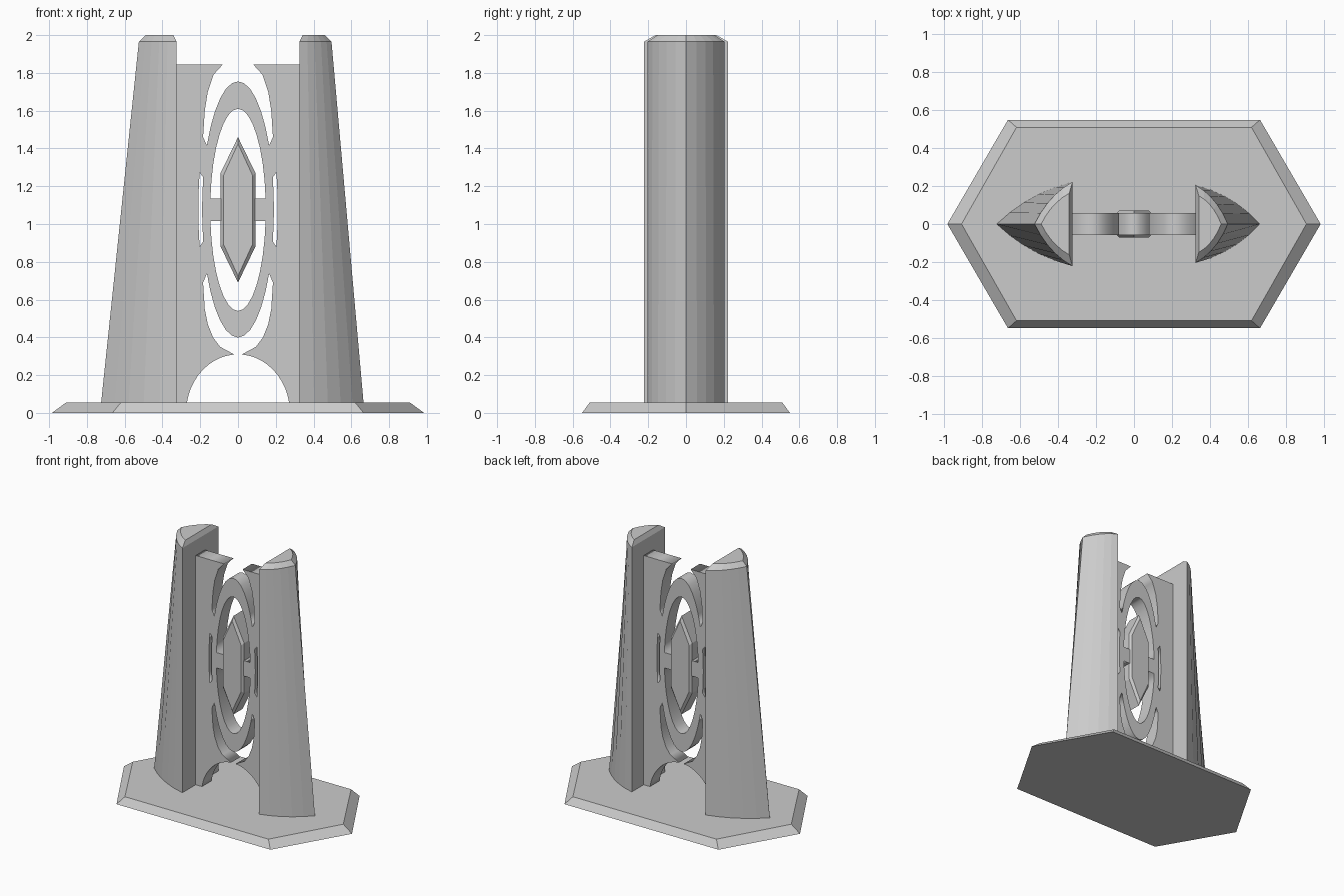
import bpy, bmesh
from math import sin, cos, radians, asin, degrees

if "Cube" in bpy.data.objects:
    bpy.data.objects.remove(bpy.data.objects["Cube"])


def loft(name, loops):
    """Skin a stack of equal-length 3D loops and cap both ends."""
    bm = bmesh.new()
    rings = [[bm.verts.new(p) for p in loop] for loop in loops]
    n = len(rings[0])
    for a, b in zip(rings, rings[1:]):
        for i in range(n):
            j = (i + 1) % n
            bm.faces.new((a[i], a[j], b[j], b[i]))
    bm.faces.new(rings[0])
    bm.faces.new(rings[-1])
    bmesh.ops.recalc_face_normals(bm, faces=bm.faces)
    me = bpy.data.meshes.new(name)
    bm.to_mesh(me)
    bm.free()
    ob = bpy.data.objects.new(name, me)
    bpy.context.collection.objects.link(ob)
    return ob


def arc(rx, rz, a0, a1, n, cz=1.077):
    """Points (x, z) along an ellipse, angles in degrees."""
    angles = [radians(a0 + (a1 - a0) * i / n) for i in range(n + 1)]
    return [(rx * cos(a), cz + rz * sin(a)) for a in angles]


# Bevelled hexagonal base
def hexagon(tip, x, y, z):
    return [(tip, 0, z), (x, y, z), (-x, y, z), (-tip, 0, z), (-x, -y, z), (x, -y, z)]


loft("base", [hexagon(0.985, 0.665, 0.55, 0), hexagon(0.91, 0.62, 0.51, 0.055)])


# Tapering pillars with a flat inner face and a curved, pointed outer side
def section(side, inner, tip, y, z, bulge, n=5):
    half = []
    for i in range(n + 1):
        t = i / n
        b = bulge * 4 * t * (1 - t)
        half.append((inner + (tip - inner) * t + b * 0.5, y * (1 - t) + b * 0.87))
    pts = half + [(px, -py) for px, py in reversed(half[:-1])]
    return [(side * px, py, z) for px, py in pts]


for name, side, foot, head, y in (("left_pillar", -1, 0.725, 0.525, 0.222),
                                  ("right_pillar", 1, 0.665, 0.495, 0.205)):
    loft(name, [section(side, 0.325, foot, y, 0.05, 0.03),
                section(side, 0.325, head, y, 1.965, 0.025),
                section(side, 0.342, head - 0.035, y * 0.73, 2.0, 0.018)])

# Pierced panel: outline of the right half, mirrored to the left
RX, RZ = 0.19, 0.678
right = arc(RX, RZ, -90, -30, 6)
right += [(0.185, 0.69), (0.176, 0.55), (0.16, 0.47), (0.132, 0.40), (0.095, 0.35)]
right += arc(0.275, 0.31, 86, 10, 10, cz=0)
right += [(0.33, 0.05), (0.33, 1.845), (0.08, 1.845)]
right += [(0.13, 1.79), (0.16, 1.70), (0.176, 1.60), (0.185, 1.46)]
right += arc(RX, RZ, 30, 90, 6)
outline = right + [(-x, z) for x, z in reversed(right[1:-1])]

# Panel openings: narrow side slots and the two halves of the ring's hole
slot = arc(0.21, 0.785, -14.5, 14.5, 4) + arc(RX, RZ, 14.5, -14.5, 4)
a = degrees(asin(0.06 / 0.535))
opening = arc(0.147, 0.535, a, 180 - a, 16, cz=1.075)
loops = [outline, slot, [(-x, z) for x, z in slot],
         opening, [(x, 2.15 - z) for x, z in opening]]

cu = bpy.data.curves.new("pierced_panel", "CURVE")
cu.dimensions = "2D"
cu.fill_mode = "BOTH"
cu.extrude = 0.058
for loop in loops:
    sp = cu.splines.new("POLY")
    sp.points.add(len(loop) - 1)
    for p, (x, z) in zip(sp.points, loop):
        p.co = (x, z, 0, 1)
    sp.use_cyclic_u = True
panel = bpy.data.objects.new("pierced_panel", cu)
panel.rotation_euler = (radians(90), 0, 0)
bpy.context.collection.objects.link(panel)
bpy.context.view_layer.objects.active = panel
panel.select_set(True)
bpy.ops.object.convert(target="MESH")


# Faceted crystal held in the middle of the ring
def crystal_loop(w, shoulder, tip, y):
    return [(x, y, 1.075 + z) for x, z in ((0, tip), (w, shoulder), (w, -shoulder),
                                           (0, -tip), (-w, -shoulder), (-w, shoulder))]


outer, face = (0.092, 0.195, 0.385), (0.078, 0.18, 0.35)
loft("crystal", [crystal_loop(*face, -0.072), crystal_loop(*outer, -0.055),
                 crystal_loop(*outer, 0.055), crystal_loop(*face, 0.072)])
